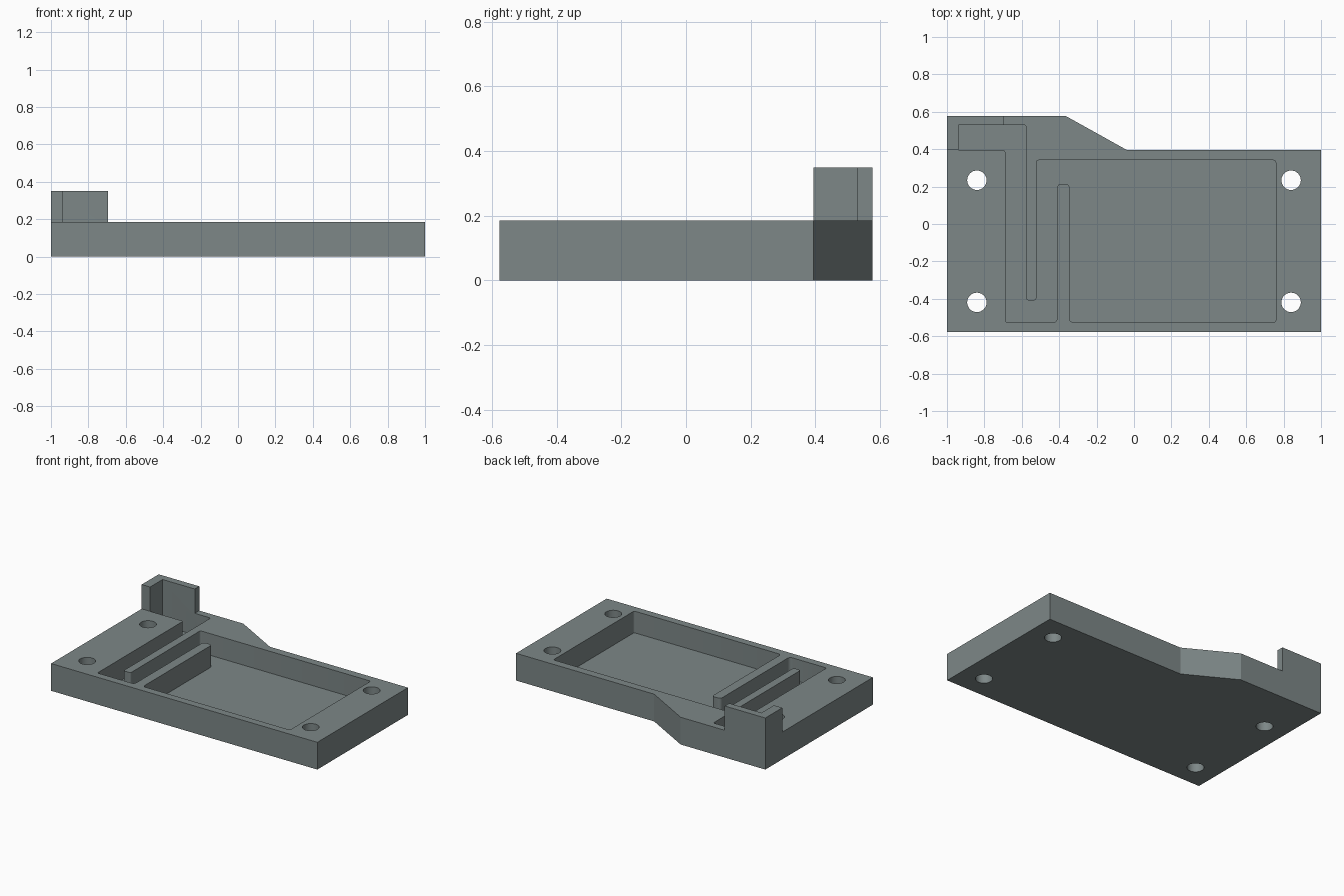
import bpy, bmesh, math
from mathutils import Vector

if "Cube" in bpy.data.objects:
    bpy.data.objects.remove(bpy.data.objects["Cube"])

TOP, FLOOR, LIP = 0.185, 0.038, 0.35


def rounded(points, steps=4):
    """Turn (x, y, radius) corners into an outline with small arcs."""
    out, n = [], len(points)
    for i, (x, y, r) in enumerate(points):
        p = Vector((x, y))
        if r == 0:
            out.append(p)
            continue
        a = (Vector(points[i - 1][:2]) - p).normalized() * r
        b = (Vector(points[(i + 1) % n][:2]) - p).normalized() * r
        centre = p + a + b
        for k in range(steps + 1):
            t = k / steps * math.pi / 2
            out.append(centre - b * math.cos(t) - a * math.sin(t))
    return out


def prism(name, outline, z0, z1):
    bm = bmesh.new()
    face = bm.faces.new([bm.verts.new((p[0], p[1], z0)) for p in outline])
    ext = bmesh.ops.extrude_face_region(bm, geom=[face])
    verts = [v for v in ext["geom"] if isinstance(v, bmesh.types.BMVert)]
    bmesh.ops.translate(bm, verts=verts, vec=(0, 0, z1 - z0))
    bmesh.ops.recalc_face_normals(bm, faces=bm.faces)
    mesh = bpy.data.meshes.new(name)
    bm.to_mesh(mesh)
    bm.free()
    obj = bpy.data.objects.new(name, mesh)
    bpy.context.collection.objects.link(obj)
    return obj


# Tray body, tall enough to include the raised corner lip
body = prism("tray_body", [(-1, -0.577), (1, -0.577), (1, 0.395), (-0.037, 0.395),
                           (-0.364, 0.577), (-1, 0.577)], 0, LIP)
grey = bpy.data.materials.new("slate grey")
grey.diffuse_color = (0.205, 0.243, 0.243, 1)
grey.use_nodes = True
grey.node_tree.nodes["Principled BSDF"].inputs["Base Color"].default_value = grey.diffuse_color
body.data.materials.append(grey)

# Space above the deck, leaving only the corner lip standing
clearance = prism("deck_clearance_cutter", [
    (-2, -2), (2, -2), (2, 2), (-0.695, 2), (-0.695, 0.52),
    (-0.93, 0.52), (-0.93, 0.395), (-2, 0.395)], TOP, 1)

# Inlet, winding channel and main basin as one pocket
s = 0.012
pocket = prism("pocket_cutter", rounded([
    (-0.937, 0.529, 0), (-0.937, 0.395, 0), (-0.688, 0.395, s), (-0.688, -0.526, s),
    (-0.41, -0.526, 0.022), (-0.41, 0.215, 0.02), (-0.345, 0.215, 0.02),
    (-0.345, -0.526, 0.02), (0.758, -0.526, s), (0.758, 0.341, s),
    (-0.522, 0.341, s), (-0.522, -0.408, s), (-0.576, -0.408, s),
    (-0.576, 0.529, s)]), FLOOR, 1.2)

# Four through holes for screws
holes = [prism("screw_hole_cutter",
               [(x + 0.052 * math.cos(a * math.tau / 32), y + 0.052 * math.sin(a * math.tau / 32))
                for a in range(32)], -0.1, 1.1)
         for x in (-0.84, 0.84) for y in (0.234, -0.419)]

for cutter in [clearance, pocket] + holes:
    mod = body.modifiers.new(cutter.name, 'BOOLEAN')
    mod.operation = 'DIFFERENCE'
    mod.solver = 'EXACT'
    mod.object = cutter
    cutter.hide_render = True
    cutter.display_type = 'WIRE'

# Bake the cuts, then smooth only the rounded walls
bpy.context.view_layer.objects.active = body
body.select_set(True)
for mod in list(body.modifiers):
    bpy.ops.object.modifier_apply(modifier=mod.name)
for cutter in [clearance, pocket] + holes:
    bpy.data.objects.remove(cutter)
bpy.ops.object.shade_smooth_by_angle(angle=math.radians(28))
